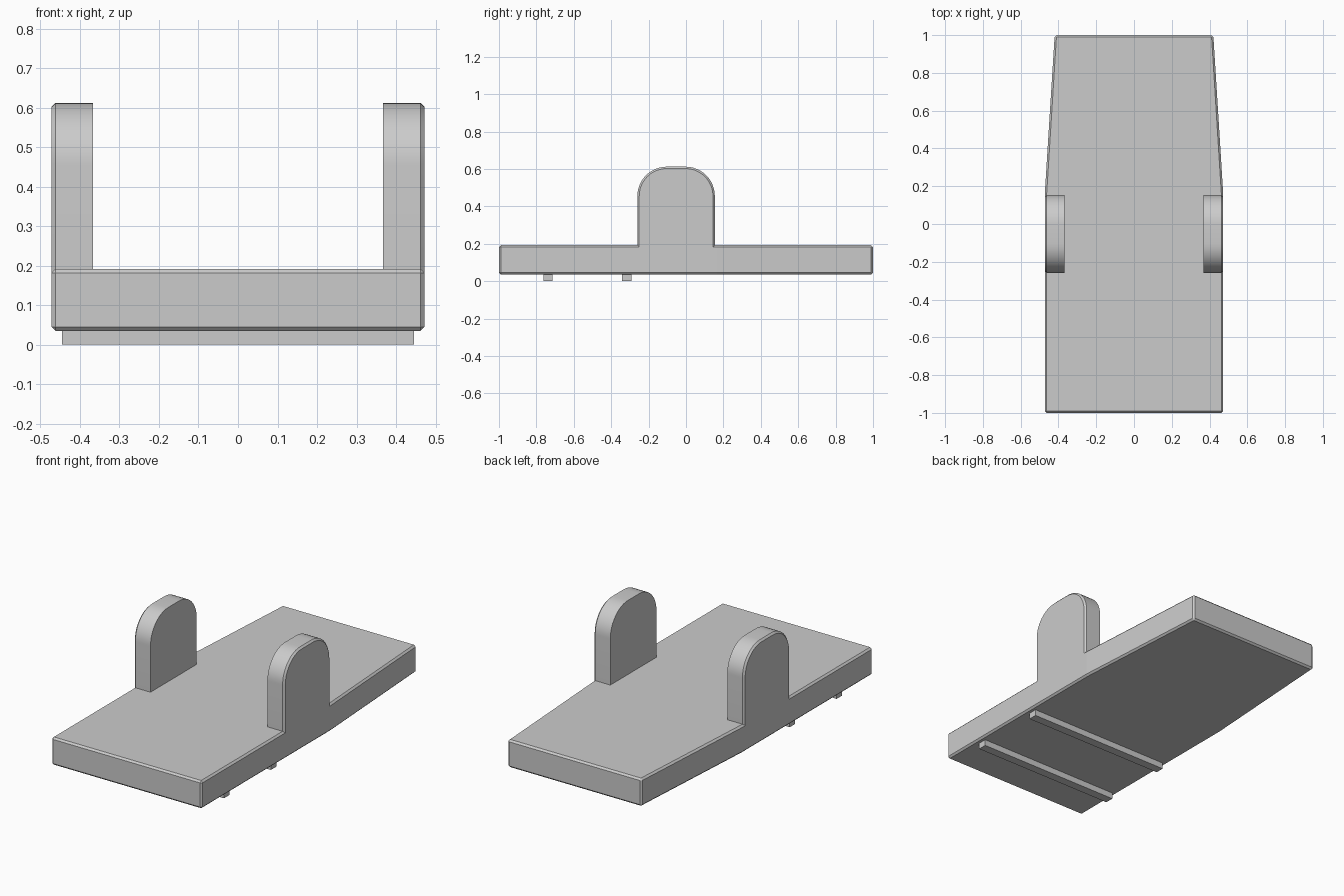
import bpy, bmesh
from math import sin, cos, pi

if "Cube" in bpy.data.objects:
    bpy.data.objects.remove(bpy.data.objects["Cube"])


def loft(name, rings):
    """Skin a list of equal-length closed rings and cap both ends."""
    bm = bmesh.new()
    loops = [[bm.verts.new(p) for p in ring] for ring in rings]
    for a, b in zip(loops, loops[1:]):
        for i in range(len(a)):
            j = (i + 1) % len(a)
            bm.faces.new((a[i], a[j], b[j], b[i]))
    bm.faces.new(loops[0])
    bm.faces.new(loops[-1])
    bmesh.ops.recalc_face_normals(bm, faces=bm.faces)
    mesh = bpy.data.meshes.new(name)
    bm.to_mesh(mesh)
    bm.free()
    ob = bpy.data.objects.new(name, mesh)
    bpy.context.collection.objects.link(ob)
    return ob


# Base plate: straight at the front, tapering toward the back, chamfered edges
half = [(0.472, -1.0), (0.472, 0.165), (0.42, 1.0)]
outline = half + [(-x, y) for x, y in reversed(half)]
plate = loft("base_plate", [[(x, y, z) for x, y in outline] for z in (0.035, 0.192)])
bevel = plate.modifiers.new("chamfer", "BEVEL")
bevel.width = 0.01
bevel.segments = 1
bevel.limit_method = "ANGLE"


# Side lugs: upright round-cornered tabs, chamfered on the outer face only
def lug_ring(x, inset, steps=12):
    cy, w, r, top = -0.053, 0.207 - inset, 0.157 - inset, 0.612 - inset
    pts = [(x, cy + w, 0.182)]
    for side, start in ((1, 0), (-1, pi / 2)):
        for i in range(steps + 1):
            a = start + i * pi / 2 / steps
            pts.append((x, cy + side * (w - r) + r * cos(a), top - r + r * sin(a)))
    pts.append((x, cy - w, 0.182))
    return pts


lugs = loft("side_lugs", [lug_ring(0.367, 0), lug_ring(0.462, 0), lug_ring(0.472, 0.01)])
lugs.modifiers.new("mirror", "MIRROR")
bpy.ops.object.select_all(action="DESELECT")
lugs.select_set(True)
bpy.context.view_layer.objects.active = lugs
bpy.ops.object.shade_smooth_by_angle(angle=pi / 6)

# Two cross ribs under the plate
for name, y in (("front_rib", -0.738), ("rear_rib", -0.317)):
    loft(name, [[(x, y - 0.025, z), (x, y + 0.025, z),
                 (-x, y + 0.025, z), (-x, y - 0.025, z)]
                for x, z in ((0.446, 0.0), (0.446, 0.04))])
